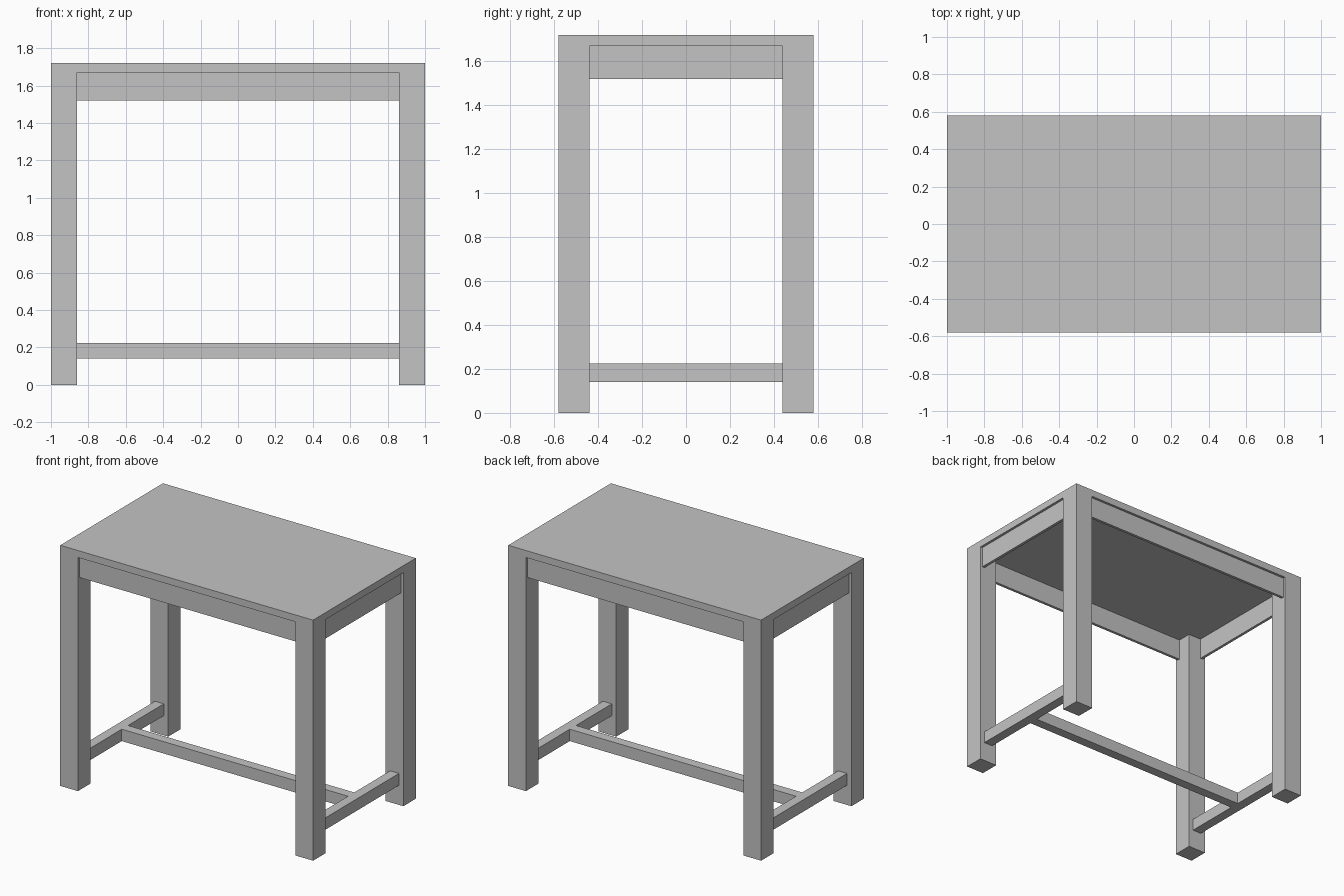
import bpy
import bmesh

cube = bpy.data.objects.get("Cube")
if cube:
    bpy.data.objects.remove(cube, do_unlink=True)

# Overall sizes
HX, HY, TOP = 1.0, 0.58, 1.72
LEG = 0.14
IX, IY = HX - LEG, HY - LEG          # inner faces of the legs
SLAB_Z = 1.67                        # underside of the top
APRON_Z = 1.52
RECESS, BOARD = 0.018, 0.02          # apron setback and thickness
RAIL_Z0, RAIL_Z1, RAIL = 0.14, 0.225, 0.07

grey = bpy.data.materials.new("plain grey")
grey.use_nodes = True
colour = (0.55, 0.55, 0.55, 1)
grey.diffuse_color = colour
grey.node_tree.nodes["Principled BSDF"].inputs["Base Color"].default_value = colour


def prism(name, outline, z0, z1):
    """Extrude a flat outline from z0 up to z1."""
    bm = bmesh.new()
    base = bm.faces.new([bm.verts.new((x, y, z0)) for x, y in outline])
    new = bmesh.ops.extrude_face_region(bm, geom=[base])["geom"]
    for v in new:
        if isinstance(v, bmesh.types.BMVert):
            v.co.z = z1
    bmesh.ops.recalc_face_normals(bm, faces=bm.faces)
    mesh = bpy.data.meshes.new(name)
    bm.to_mesh(mesh)
    bm.free()
    mesh.materials.append(grey)
    obj = bpy.data.objects.new(name, mesh)
    bpy.context.collection.objects.link(obj)
    return obj


def box(name, x0, x1, y0, y1, z0, z1):
    return prism(name, [(x0, y0), (x1, y0), (x1, y1), (x0, y1)], z0, z1)


# Top, notched at the corners around the legs
prism("table_top", [(-IX, -HY), (IX, -HY), (IX, -IY), (HX, -IY),
                    (HX, IY), (IX, IY), (IX, HY), (-IX, HY),
                    (-IX, IY), (-HX, IY), (-HX, -IY), (-IX, -IY)], SLAB_Z, TOP)

# Legs run through to the top surface
for sx, side in ((1, "left"), (-1, "right")):
    for sy, end in ((-1, "front"), (1, "back")):
        xs = sorted((sx * IX, sx * HX))
        ys = sorted((sy * IY, sy * HY))
        box(f"{end}_{side}_leg", *xs, *ys, 0, TOP)

# Long aprons, set back slightly under the top
for sy, end in ((-1, "front"), (1, "back")):
    ys = sorted((sy * (HY - RECESS), sy * (HY - RECESS - BOARD)))
    box(f"{end}_apron", -IX, IX, *ys, APRON_Z, SLAB_Z)

# Side aprons and low side rails
for sx, side in ((1, "left"), (-1, "right")):
    xs = sorted((sx * (HX - RECESS), sx * (HX - RECESS - BOARD)))
    box(f"{side}_apron", *xs, -IY, IY, APRON_Z, SLAB_Z)
    mid = sx * (HX - LEG / 2)
    box(f"{side}_rail", mid - RAIL / 2, mid + RAIL / 2, -IY, IY, RAIL_Z0, RAIL_Z1)

# Centre stretcher between the side rails
reach = HX - LEG / 2 - RAIL / 2
box("centre_stretcher", -reach, reach, -RAIL / 2, RAIL / 2, RAIL_Z0, RAIL_Z1)
